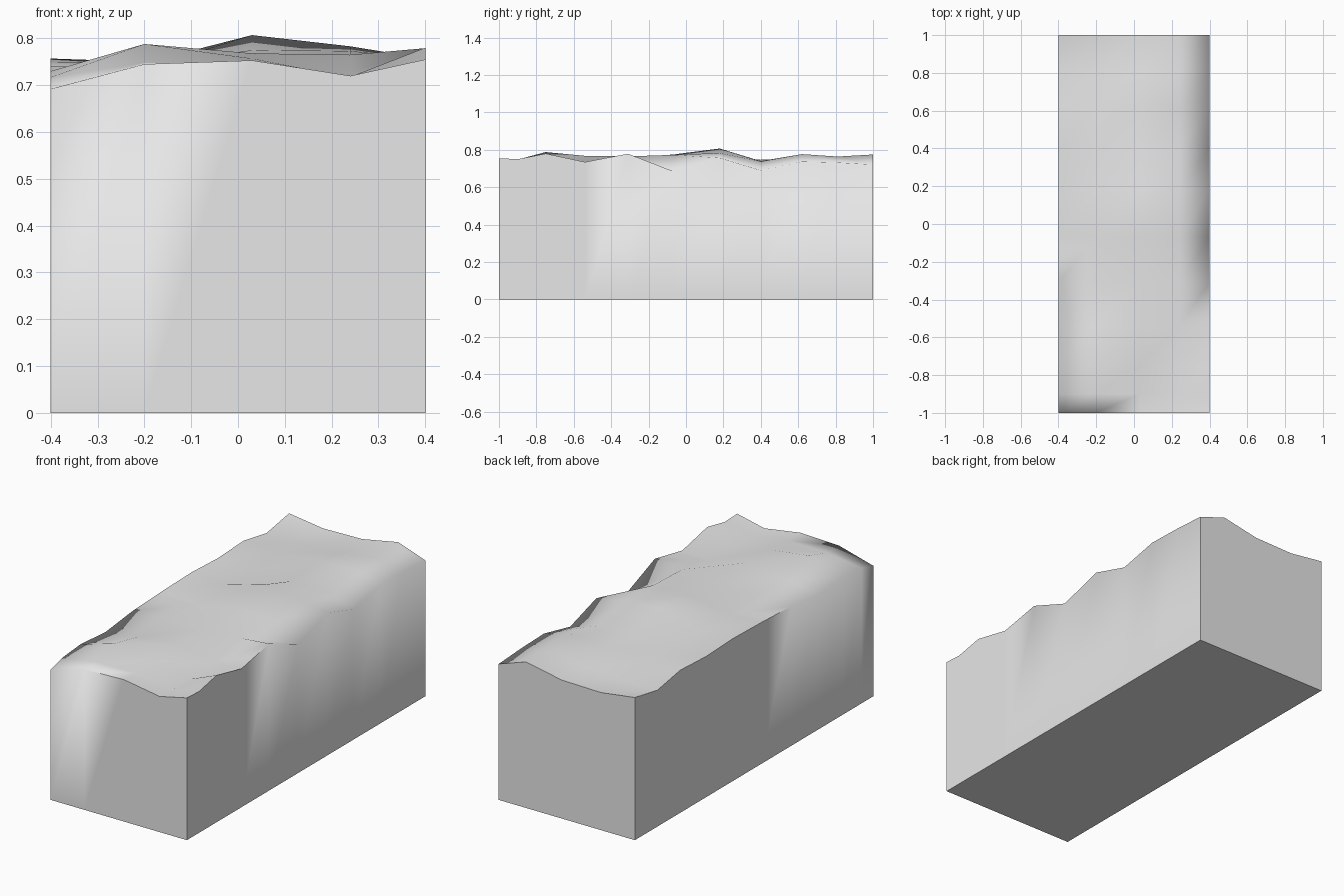
import bpy
import bmesh
from math import radians

# Remove the default object
default_cube = bpy.data.objects.get("Cube")
if default_cube:
    bpy.data.objects.remove(default_cube, do_unlink=True)


def make_material(name, colour):
    material = bpy.data.materials.new(name)
    material.use_nodes = True
    material.diffuse_color = colour
    shader = material.node_tree.nodes["Principled BSDF"]
    shader.inputs["Base Color"].default_value = colour
    return material


# Uneven spacing of the surface, right to left and front to back
columns = [-.4, -.2, .03, .24, .4]
rows = [-1, -.9, -.75, -.54, -.31, -.07, .18, .4, .62, .81, 1]

# Terrain heights in thousandths, one line per row from the front
heights = """
692 745 753 720 755
717 748 748 718 750
730 788 757 716 780
715 745 768 725 735
740 742 755 765 779
750 736 775 773 686
756 748 807 783 757
747 735 740 738 690
757 750 765 777 737
724 721 732 764 732
757 730 735 775 721
"""
relief = [[int(h) / 1000 for h in line.split()]
          for line in heights.strip().splitlines()]

bm = bmesh.new()

# Rolling top surface
top = [[bm.verts.new((x, y, z)) for x, z in zip(columns, line)]
       for y, line in zip(rows, relief)]
for near, far in zip(top, top[1:]):
    for i in range(len(columns) - 1):
        bm.faces.new((near[i], near[i + 1], far[i + 1], far[i]))

# Walls: drop the outline straight down to the ground, then close the base
outline = [edge for edge in bm.edges if edge.is_boundary]
result = bmesh.ops.extrude_edge_only(bm, edges=outline)
for item in result["geom"]:
    if isinstance(item, bmesh.types.BMVert):
        item.co.z = 0
base_rim = [edge for edge in bm.edges if edge.is_boundary]
bmesh.ops.contextual_create(bm, geom=base_rim)
bmesh.ops.recalc_face_normals(bm, faces=bm.faces)

mesh = bpy.data.meshes.new("terrain_block")
bm.to_mesh(mesh)
bm.free()
terrain_block = bpy.data.objects.new("terrain_block", mesh)
bpy.context.collection.objects.link(terrain_block)
mesh.materials.append(make_material("light grey stone", (.8, .8, .8, 1)))

# Rounded rims only where the surface falls away towards a wall
bpy.ops.object.select_all(action="DESELECT")
terrain_block.select_set(True)
bpy.context.view_layer.objects.active = terrain_block
bpy.ops.object.shade_smooth_by_angle(angle=radians(89.5))
